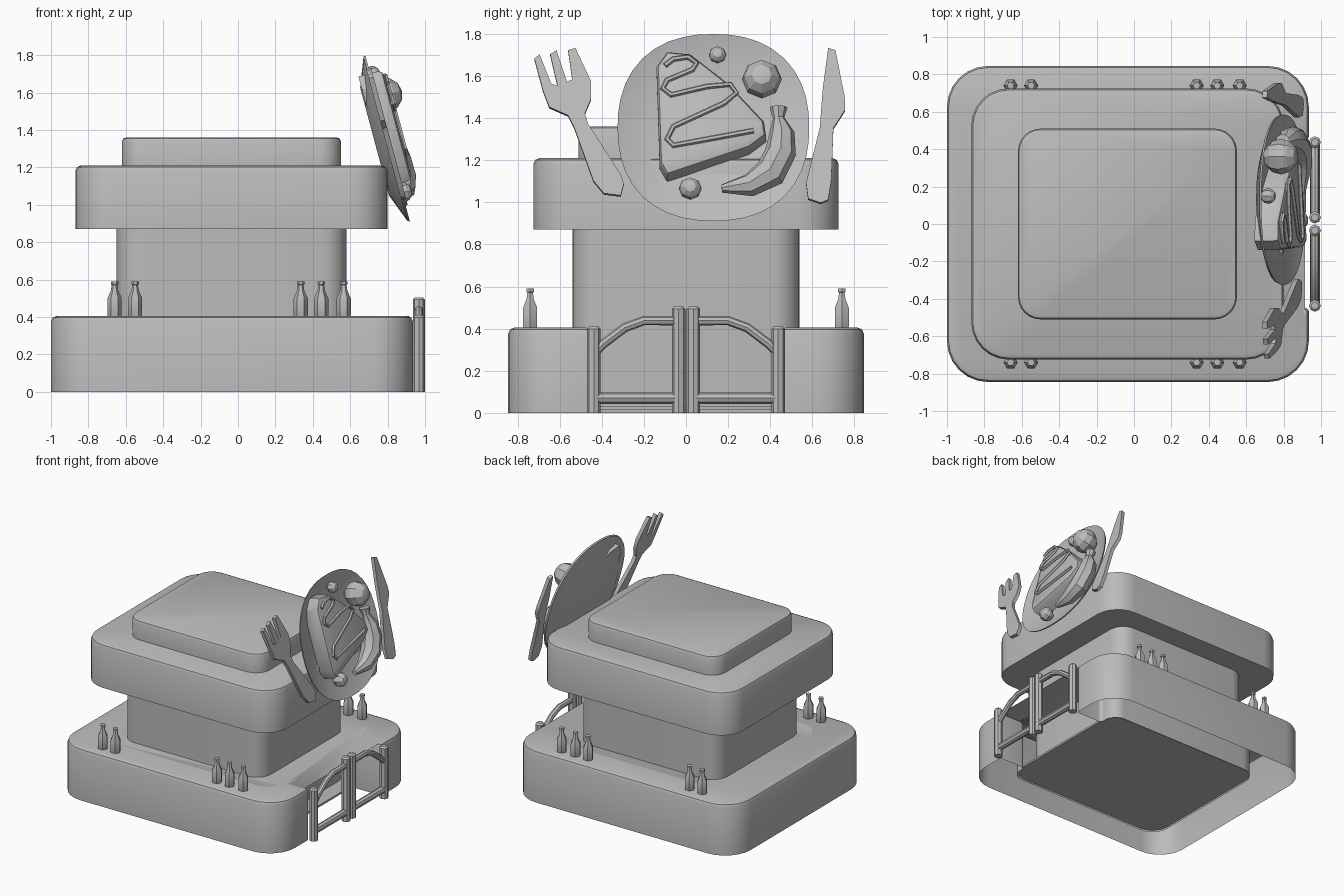
import bpy, bmesh, math
from mathutils import Matrix, Vector

cube = bpy.data.objects.get("Cube")
if cube:
    bpy.data.objects.remove(cube)

grey = bpy.data.materials.new("plain_grey")
grey.use_nodes = True
grey.diffuse_color = (0.5, 0.5, 0.5, 1)
grey.node_tree.nodes["Principled BSDF"].inputs["Base Color"].default_value = (0.5, 0.5, 0.5, 1)

# Tilted frame of the sign: local x = sideways, local y = up the plate, local z = outwards
TILT = math.radians(15)
S, C = math.sin(TILT), math.cos(TILT)
SIGN_Z = 1.355
SIGN = Matrix(((0, -S, C, 0.8), (1, 0, 0, 0), (0, C, S, SIGN_Z), (0, 0, 0, 1)))


def on_sign(y, z, w=0.0):
    return (y, (z - SIGN_Z - w * S) / C, w)


def finish(obj, matrix=None, angle=35):
    if matrix:
        obj.matrix_world = matrix
    obj.data.materials.clear()
    obj.data.materials.append(grey)
    bpy.ops.object.select_all(action="DESELECT")
    obj.select_set(True)
    bpy.context.view_layer.objects.active = obj
    bpy.ops.object.shade_smooth_by_angle(angle=math.radians(angle))
    return obj


def from_bmesh(name, bm, matrix=None, angle=35):
    mesh = bpy.data.meshes.new(name)
    bm.to_mesh(mesh)
    bm.free()
    obj = bpy.data.objects.new(name, mesh)
    bpy.context.collection.objects.link(obj)
    return finish(obj, matrix, angle)


def prism(name, outline, z0, z1, bevel=0.0, segments=2, open_bottom=False, matrix=None):
    bm = bmesh.new()
    bottom = bm.faces.new([bm.verts.new((p[0], p[1], z0)) for p in outline])
    top = bmesh.ops.extrude_face_region(bm, geom=[bottom], use_keep_orig=True)["geom"]
    moved = [v for v in top if isinstance(v, bmesh.types.BMVert)]
    bmesh.ops.translate(bm, verts=moved, vec=(0, 0, z1 - z0))
    bmesh.ops.recalc_face_normals(bm, faces=bm.faces)
    if open_bottom:
        bmesh.ops.delete(bm, geom=[bottom], context="FACES_ONLY")
    if bevel:
        rim = [e for e in bm.edges if all(abs(v.co.z - z1) < 1e-5 for v in e.verts)]
        bmesh.ops.bevel(bm, geom=rim, offset=bevel, segments=segments,
                        profile=0.5, affect="EDGES")
    return from_bmesh(name, bm, matrix)


def fillet(corners, steps=6):
    """Round right-angled corners given as (x, y, radius)."""
    points = []
    for i, (x, y, r) in enumerate(corners):
        p = Vector((x, y))
        a = (Vector(corners[i - 1][:2]) - p).normalized()
        b = (Vector(corners[(i + 1) % len(corners)][:2]) - p).normalized()
        for k in range(steps + 1):
            t = math.pi / 2 * k / steps
            points.append(p + r * (a * (1 - math.sin(t)) + b * (1 - math.cos(t))))
    return points


def rounded_rect(x0, x1, y, r):
    return fillet([(x1, -y, r), (x1, y, r), (x0, y, r), (x0, -y, r)])


def tube(name, points, resolution=2, matrix=None, angle=35):
    """Sweep a round section along (x, y, z, radius) points."""
    curve = bpy.data.curves.new(name, "CURVE")
    curve.dimensions = "3D"
    curve.bevel_depth = 1
    curve.bevel_resolution = resolution
    curve.use_fill_caps = True
    spline = curve.splines.new("POLY")
    spline.points.add(len(points) - 1)
    for sp, (x, y, z, r) in zip(spline.points, points):
        sp.co = (x, y, z, 1)
        sp.radius = r
    obj = bpy.data.objects.new(name, curve)
    bpy.context.collection.objects.link(obj)
    bpy.ops.object.select_all(action="DESELECT")
    obj.select_set(True)
    bpy.context.view_layer.objects.active = obj
    bpy.ops.object.convert(target="MESH")
    return finish(bpy.context.object, matrix, angle)


# Counter: a hollow ring, open below and broken by the gateway
half = [(0.935, 0.45, 0.02), (0.935, 0.845, 0.22), (-1, 0.845, 0.22)]
inner = [(-0.71, 0.6, 0.14), (0.7, 0.6, 0.1), (0.7, 0.45, 0.03)]
mirrored = [(x, -y, r) for x, y, r in reversed(half)]
inner_mirrored = [(x, -y, r) for x, y, r in reversed(inner)]
prism("counter", fillet(half + mirrored + inner_mirrored + inner),
      0, 0.405, bevel=0.03, open_bottom=True)

# Building
prism("floor", rounded_rect(-0.71, 0.7, 0.6, 0.14), 0.015, 0.03)
prism("core", rounded_rect(-0.65, 0.58, 0.54, 0.13), 0.02, 0.88)
prism("roof", rounded_rect(-0.87, 0.8, 0.725, 0.2), 0.87, 1.21, bevel=0.03)
prism("roof_cap", rounded_rect(-0.62, 0.55, 0.51, 0.12), 1.2, 1.36, bevel=0.022)

# Bottles on both long counters
bottle = [(0.4, 0.034), (0.41, 0.038), (0.5, 0.038), (0.54, 0.02),
          (0.572, 0.015), (0.574, 0.02), (0.59, 0.02)]
for x in (-0.66, -0.55, 0.335, 0.445, 0.565):
    for y in (-0.74, 0.74):
        tube("bottle", [(x, y, z, r) for z, r in bottle], resolution=1)

# Pair of gates
GX = 0.967
for s in (-1, 1):
    for name, y, top in (("gate_outer_post", 0.437, 0.41), ("gate_inner_post", 0.035, 0.505)):
        tube(name, [(GX, s * y, 0, 0.032), (GX, s * y, top - 0.012, 0.032),
                    (GX, s * y, top, 0.02)])
    tube("gate_bottom_rail", [(GX, s * 0.05, 0.07, 0.027), (GX, s * 0.43, 0.07, 0.027)])
    arch = [(0.05, 0.438), (0.2, 0.438), (0.29, 0.405), (0.39, 0.33), (0.43, 0.29)]
    tube("gate_arch", [(GX, s * y, z, 0.022) for y, z in arch])

# Plate: a squarish dish
bm = bmesh.new()
rings = []
for r, w in ((0.455, 0.0), (0.3, -0.058), (0.295, -0.072), (0.45, -0.012)):
    ring = []
    for k in range(40):
        a = 2 * math.pi * k / 40
        c, s = math.cos(a), math.sin(a)
        k2 = r / (abs(c) ** 2.3 + abs(s) ** 2.3) ** (1 / 2.3)
        ring.append(bm.verts.new((0.13 + k2 * c, k2 * s * 1.01, w)))
    rings.append(ring)
for i in range(4):
    a, b = rings[i], rings[(i + 1) % 4]
    if i == 1:
        bm.faces.new(a)
        bm.faces.new(b)
        continue
    for k in range(40):
        j = (k + 1) % 40
        bm.faces.new((a[k], a[j], b[j], b[k]))
bmesh.ops.recalc_face_normals(bm, faces=bm.faces)
# the dish front and back discs share no edge, so orient them directly
for f in bm.faces:
    if len(f.verts) > 4:
        front = f.calc_center_median().z > -0.065
        if (f.normal.z > 0) != front:
            f.normal_flip()
from_bmesh("plate", bm, SIGN)

# Food slice with a zigzag of sauce
slice_outline = [(-0.14, 1.64), (-0.09, 1.71), (0.02, 1.7), (0.2, 1.56), (0.37, 1.38),
                 (0.38, 1.31), (0.3, 1.25), (-0.09, 1.12), (-0.125, 1.18)]
prism("food_slice", [on_sign(y, z, 0.03) for y, z in slice_outline],
      -0.065, 0.07, bevel=0.03, matrix=SIGN)
sauce = [(-0.1, 1.65), (-0.06, 1.68), (0.01, 1.69), (0.05, 1.66), (0.03, 1.63), (-0.09, 1.58),
         (-0.11, 1.54), (-0.07, 1.51), (0.1, 1.55), (0.21, 1.56), (0.24, 1.52), (0.18, 1.47),
         (-0.06, 1.36), (-0.09, 1.3), (-0.06, 1.27), (0.05, 1.29), (0.32, 1.34)]
tube("sauce", [(*on_sign(y, z, 0.075), 0.013) for y, z in sauce], resolution=1, matrix=SIGN)

# Round garnishes
for y, z, r, w in ((0.36, 1.585, 0.095, 0.045), (0.15, 1.7, 0.042, 0.01), (0.02, 1.065, 0.055, 0.0)):
    bm = bmesh.new()
    bmesh.ops.create_uvsphere(bm, u_segments=8, v_segments=6, radius=r,
                              matrix=Matrix.Translation(on_sign(y, z, w)))
    from_bmesh("garnish_ball", bm, SIGN, angle=20)

# Curved fruit
fruit = [(0.44, 1.45, 0.042), (0.44, 1.4, 0.027), (0.455, 1.33, 0.06), (0.45, 1.24, 0.074),
         (0.4, 1.14, 0.076), (0.3, 1.08, 0.056), (0.17, 1.065, 0.02)]
tube("curved_fruit", [(*on_sign(y, z, 0.02), r) for y, z, r in fruit], matrix=SIGN)

# Cutlery
fork = [(-0.295, 1.085), (-0.31, 1.03), (-0.39, 1.04), (-0.44, 1.1), (-0.53, 1.35), (-0.56, 1.41),
        (-0.65, 1.45), (-0.68, 1.53), (-0.72, 1.68), (-0.695, 1.7), (-0.64, 1.56), (-0.61, 1.55),
        (-0.645, 1.7), (-0.615, 1.72), (-0.565, 1.57), (-0.54, 1.58), (-0.56, 1.72),
        (-0.525, 1.73), (-0.45, 1.57), (-0.45, 1.49), (-0.48, 1.42), (-0.465, 1.37), (-0.31, 1.13)]
knife = [(0.675, 1.73), (0.71, 1.72), (0.755, 1.49), (0.755, 1.435), (0.7, 1.35), (0.69, 1.1),
         (0.675, 1.01), (0.64, 0.995), (0.58, 1.015), (0.57, 1.09), (0.635, 1.35), (0.65, 1.54)]
for name, outline in (("fork", fork), ("knife", knife)):
    prism(name, [on_sign(y, z) for y, z in outline], -0.015, 0.012, matrix=SIGN)
